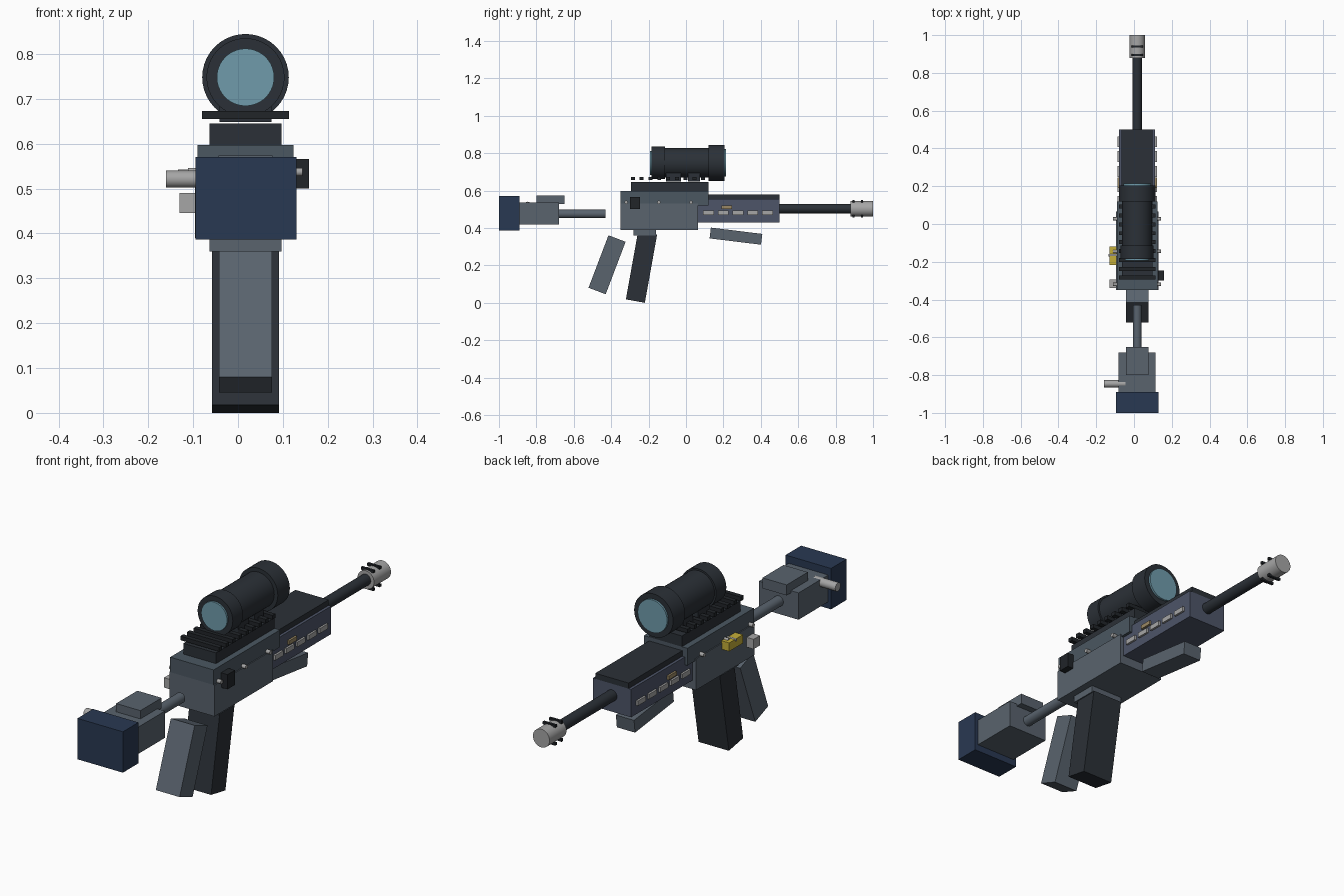
import bpy, math

if "Cube" in bpy.data.objects:
    bpy.data.objects.remove(bpy.data.objects["Cube"])

CX = 0.0167  # centre line of the rifle


def mat(name, r, g, b):
    m = bpy.data.materials.new(name)
    m.diffuse_color = (r, g, b, 1)
    m.use_nodes = True
    m.node_tree.nodes["Principled BSDF"].inputs["Base Color"].default_value = m.diffuse_color
    return m


STEEL = mat("steel_grey", 0.10, 0.125, 0.155)
UPPER = mat("upper_grey", 0.07, 0.095, 0.12)
DARK = mat("dark", 0.024, 0.03, 0.038)
BLACK = mat("black", 0.015, 0.018, 0.022)
NAVY = mat("navy", 0.022, 0.04, 0.085)
GUARD = mat("guard_blue", 0.075, 0.09, 0.14)
SILVER = mat("silver", 0.38, 0.38, 0.38)
YELLOW = mat("yellow", 0.55, 0.42, 0.04)
TAN = mat("tan", 0.33, 0.25, 0.13)
GLASS = mat("glass", 0.16, 0.33, 0.41)


def finish(name, m):
    ob = bpy.context.object
    ob.name = name
    ob.data.materials.append(m)
    return ob


def box(name, x, y, z, m, tilt=0):
    """Box from (min, max) ranges; tilt in degrees turns it about its centre."""
    c = [(a + b) / 2 for a, b in (x, y, z)]
    bpy.ops.mesh.primitive_cube_add(size=1, location=c)
    ob = finish(name, m)
    ob.scale = [b - a for a, b in (x, y, z)]
    bpy.ops.object.transform_apply(location=False, rotation=False, scale=True)
    ob.rotation_euler.x = math.radians(tilt)
    return ob


def mid(w):
    return (CX - w / 2, CX + w / 2)


def around(c, w):
    return (c - w / 2, c + w / 2)


def tube(name, r, y, z, m, n=32):
    """Cylinder along y on the centre line."""
    bpy.ops.mesh.primitive_cylinder_add(
        vertices=n, radius=r, depth=y[1] - y[0],
        location=(CX, (y[0] + y[1]) / 2, z), rotation=(math.pi / 2, 0, 0))
    ob = finish(name, m)
    bpy.ops.object.shade_smooth_by_angle(angle=math.radians(30))
    return ob


def cross_pin(name, r, x, y, z, m, n=16):
    """Cylinder along x."""
    bpy.ops.mesh.primitive_cylinder_add(
        vertices=n, radius=r, depth=x[1] - x[0],
        location=((x[0] + x[1]) / 2, y, z), rotation=(0, math.pi / 2, 0))
    finish(name, m)
    bpy.ops.object.shade_smooth_by_angle(angle=math.radians(30))


# Stock
box("butt_pad", (-0.095, 0.13), (-1.0, -0.89), (0.387, 0.57), NAVY)
box("stock_body", mid(0.196), (-0.89, -0.68), (0.417, 0.537), STEEL)
box("cheek_rest", mid(0.12), (-0.80, -0.65), (0.527, 0.574), STEEL)
tube("buffer_tube", 0.023, (-0.70, -0.43), 0.475, STEEL)
cross_pin("stock_pin", 0.019, (-0.16, -0.045), -0.846, 0.521, SILVER, 24)

# Receiver
box("lower_receiver", mid(0.224), (-0.35, 0.065), (0.39, 0.53), STEEL)
box("upper_receiver", mid(0.215), (-0.35, 0.12), (0.52, 0.597), UPPER)
box("magazine_well", mid(0.16), (-0.28, -0.16), (0.36, 0.40), STEEL)
for i, y in enumerate((-0.32, -0.145, 0.027)):
    cross_pin(f"receiver_pin_{i}", 0.009, (-0.111, 0.144), y, 0.537, SILVER)

# Controls
box("bolt_catch", (0.126, 0.158), (-0.30, -0.247), (0.50, 0.566), BLACK)
box("fire_selector", (-0.13, -0.092), (-0.217, -0.12), (0.502, 0.54), YELLOW)
cross_pin("selector_pin", 0.006, (-0.134, -0.09), -0.165, 0.537, SILVER)
box("mag_release", (-0.13, -0.09), (-0.338, -0.293), (0.446, 0.49), SILVER)

# Magazine, pistol grip and foregrip
box("magazine", mid(0.15), around(-0.238, 0.103), around(0.191, 0.37), DARK, -10.2)
box("pistol_grip", mid(0.118), around(-0.422, 0.098), around(0.203, 0.30), STEEL, -20.8)
box("foregrip", mid(0.09), around(0.267, 0.277), around(0.356, 0.058), STEEL, -7)

# Handguard with side vents
box("handguard", mid(0.19), (0.065, 0.5), (0.43, 0.555), GUARD)
box("handguard_top", mid(0.165), (0.12, 0.5), (0.553, 0.58), DARK)
for side, s in (("left", -1), ("right", 1)):
    x = sorted((CX + s * 0.09, CX + s * 0.104))
    for i in range(5):
        box(f"vent_{side}_{i}", x, around(0.12 + i * 0.079, 0.057), (0.47, 0.492), SILVER)
    box(f"guard_tab_{side}", x, (0.19, 0.246), (0.502, 0.52), TAN)

# Barrel and muzzle
tube("barrel", 0.025, (0.48, 0.89), 0.503, DARK)
tube("muzzle", 0.041, (0.88, 1.0), 0.502, SILVER)
for i, y in enumerate((0.895, 0.94)):
    for j, s in enumerate((-1, 1)):
        box(f"muzzle_port_{i}_{j}", mid(0.062), around(y, 0.011),
            around(0.502 + s * 0.04, 0.012), BLACK)

# Rail
box("rail_base", mid(0.161), (-0.295, 0.12), (0.597, 0.645), DARK)
for i in range(9):
    box(f"rail_tooth_{i}", mid(0.193), around(-0.284 + i * 0.047, 0.021), (0.655, 0.673), BLACK)

# Scope
SZ = 0.748
for i, y in enumerate(((-0.107, -0.027), (0.01, 0.075))):
    box(f"scope_mount_{i}", mid(0.115), y, (0.648, 0.71), DARK)
tube("scope_body", 0.079, (-0.13, 0.13), SZ, DARK, 40)
tube("scope_rear_ring", 0.087, (-0.185, -0.113), SZ, DARK, 40)
tube("scope_front_ring", 0.0965, (0.12, 0.205), SZ, DARK, 40)
tube("rear_lens", 0.064, (-0.193, -0.17), SZ, GLASS, 40)
tube("front_lens", 0.073, (0.19, 0.214), SZ, GLASS, 40)
